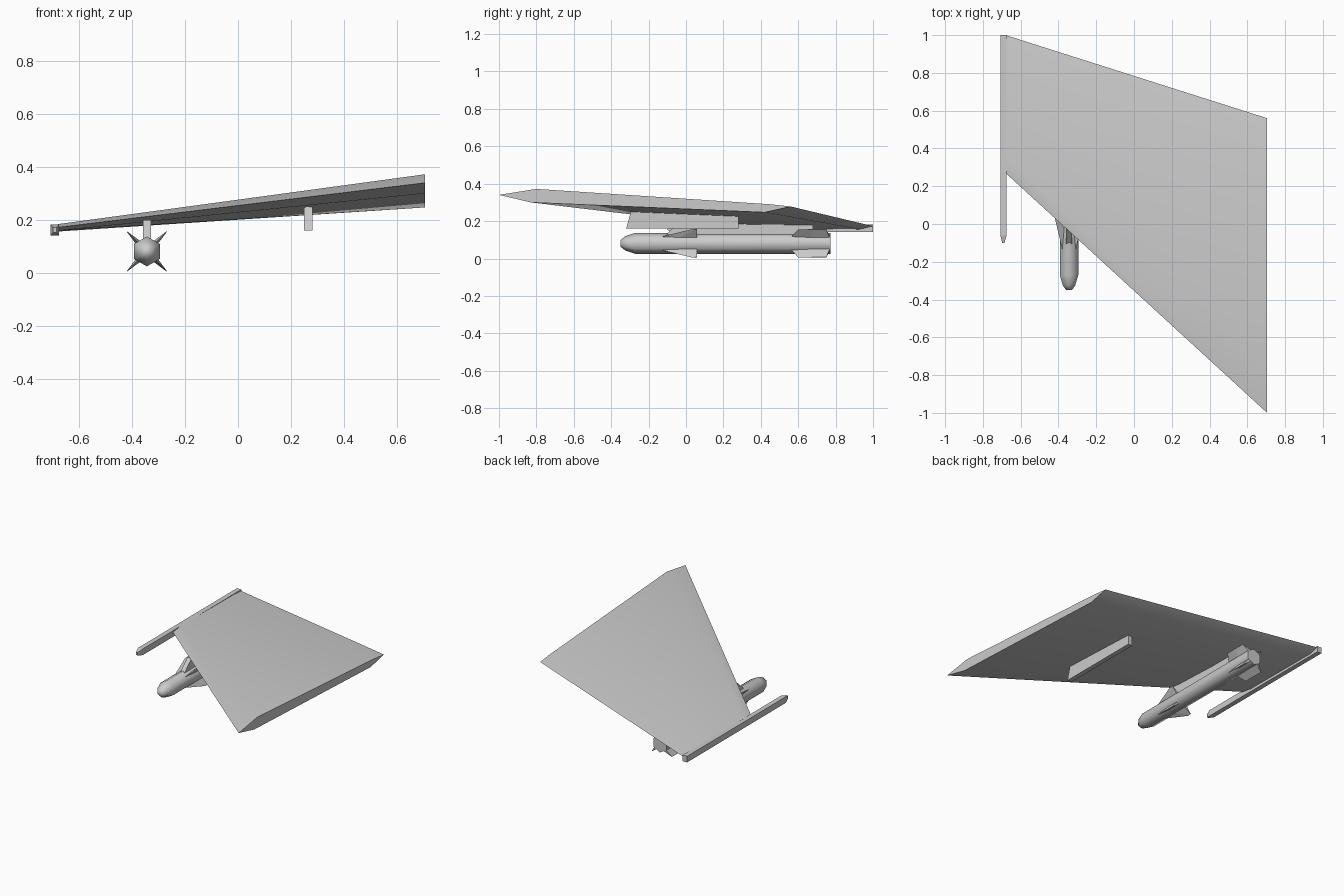
import bpy, bmesh, math
from mathutils import Matrix, Vector

if "Cube" in bpy.data.objects:
    bpy.data.objects.remove(bpy.data.objects["Cube"])


def loft(name, rings, smooth=0):
    """Skin matching rings of points and cap both ends."""
    bm = bmesh.new()
    rows = [[bm.verts.new(p) for p in ring] for ring in rings]
    n = len(rows[0])
    for a, b in zip(rows, rows[1:]):
        for i in range(n):
            j = (i + 1) % n
            bm.faces.new((a[i], a[j], b[j], b[i]))
    bm.faces.new(rows[0])
    bm.faces.new(rows[-1])
    bmesh.ops.recalc_face_normals(bm, faces=bm.faces)
    mesh = bpy.data.meshes.new(name)
    bm.to_mesh(mesh)
    bm.free()
    obj = bpy.data.objects.new(name, mesh)
    bpy.context.collection.objects.link(obj)
    if smooth:
        bpy.ops.object.select_all(action='DESELECT')
        obj.select_set(True)
        bpy.context.view_layer.objects.active = obj
        bpy.ops.object.shade_smooth_by_angle(angle=math.radians(smooth))
    return obj


def plate(name, profile, x0, x1):
    """Extrude a (y, z) outline along x."""
    return loft(name, [[(x, y, z) for y, z in profile] for x in (x0, x1)])


# Wing: six-sided root and tip sections
root = [(-1.0, 0.34), (-0.80, 0.372), (0.45, 0.29),
        (0.56, 0.278), (0.42, 0.247), (-0.83, 0.30)]
tip = [(0.27, 0.172), (0.36, 0.184), (0.94, 0.178),
       (1.0, 0.173), (0.93, 0.156), (0.35, 0.159)]
loft("wing", [[(0.705, y, z) for y, z in root],
              [(-0.68, y, z) for y, z in tip]], 30)

# Wingtip launch rail with a tapered nose
stations = [(-0.10, 0.006, 0.010), (-0.06, 0.0165, 0.021), (1.0, 0.0165, 0.021)]
loft("tip_rail", [[(-0.6915 + sx * w, y, 0.162 + sz * h)
                   for sx, sz in ((-1, -1), (1, -1), (1, 1), (-1, 1))]
                  for y, w, h in stations])

# Pylons under the wing
plate("inner_pylon", [(-0.32, 0.16), (0.28, 0.16), (0.28, 0.265), (-0.285, 0.285)],
      0.25, 0.282)
MX, MZ = -0.344, 0.081
plate("outer_pylon", [(-0.11, 0.125), (0.68, 0.125), (0.68, 0.185), (-0.03, 0.20)],
      MX - 0.015, MX + 0.015)

# Missile body: hexagonal tube with a rounded nose
body = [(-0.35, 0.018), (-0.325, 0.038), (-0.27, 0.0565), (0.772, 0.0565)]
loft("missile_body", [[(MX + r * math.sin(k * math.pi / 3), y,
                        MZ + r * math.cos(k * math.pi / 3)) for k in range(6)]
                      for y, r in body], 65)

# Missile fins in an X: root and tip edges as (y start, y end, radius, half thickness)
fins = {"front_fin": ((-0.15, 0.06, 0.045, 0.010), (0.03, 0.06, 0.106, 0.001)),
        "tail_fin": ((0.56, 0.77, 0.045, 0.010), (0.60, 0.75, 0.106, 0.001))}
for name, edges in fins.items():
    for k in range(4):
        spin = Matrix.Rotation(math.radians(45 + 90 * k), 4, 'Y')
        rings = []
        for y0, y1, r, t in edges:
            mid = (y0 + y1) / 2
            outline = [(0, y0), (t, mid), (t, y1), (-t, y1), (-t, mid)]
            rings.append([Vector((MX, 0, MZ)) + spin @ Vector((x, y, r))
                          for x, y in outline])
        loft(f"{name}_{k + 1}", rings)
